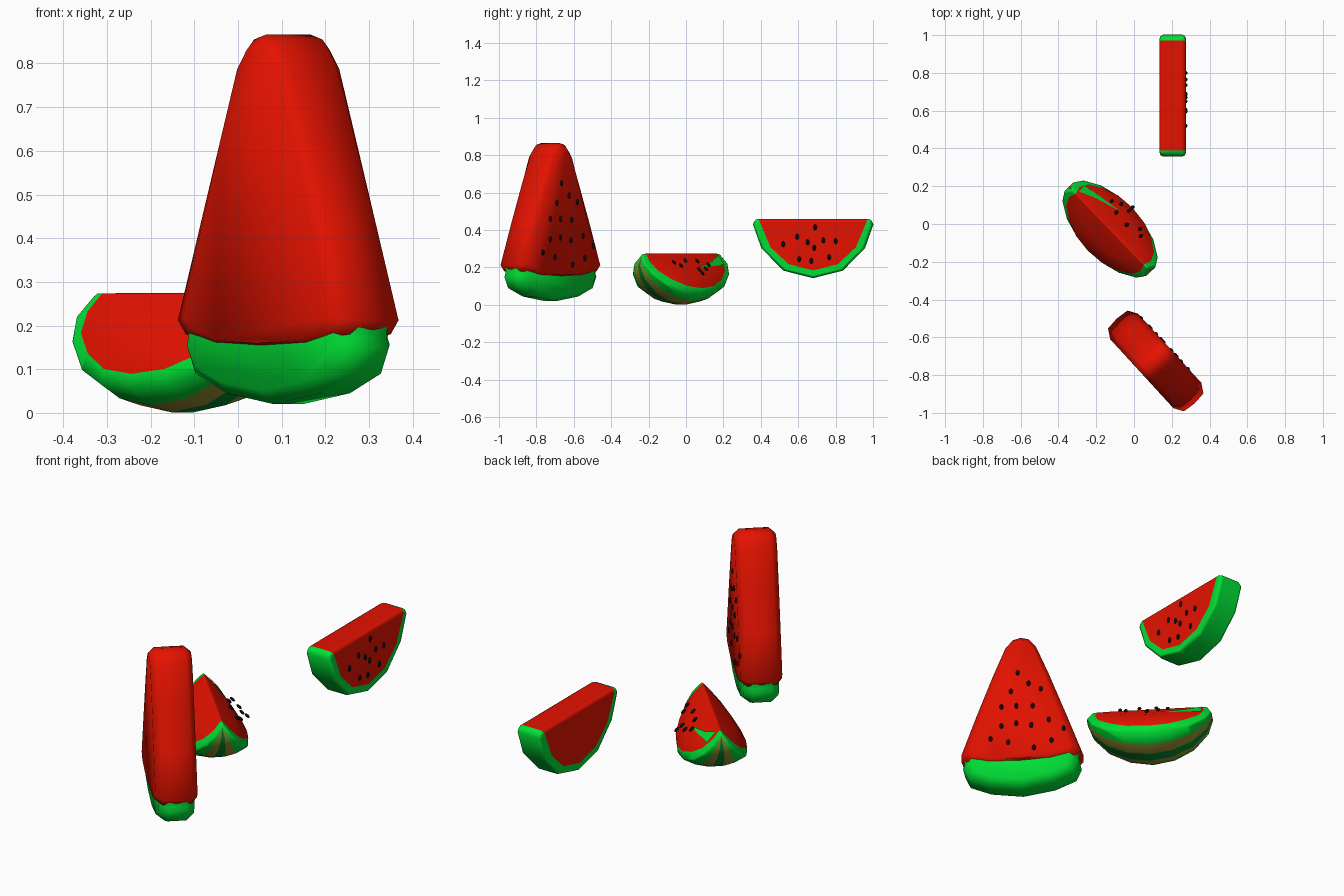
import bpy, bmesh
from math import sin, cos, radians
from mathutils import Matrix, Vector

if "Cube" in bpy.data.objects:
    bpy.data.objects.remove(bpy.data.objects["Cube"])


def material(name, color):
    m = bpy.data.materials.new(name)
    m.diffuse_color = (*color, 1)
    m.use_nodes = True
    m.node_tree.nodes["Principled BSDF"].inputs["Base Color"].default_value = m.diffuse_color
    return m


FLESH = material("flesh", (0.78, 0.006, 0.0))
RIND = material("rind", (0.0, 0.74, 0.035))
DARK = material("dark_rind", (0.0, 0.24, 0.025))
TAN = material("tan_stripe", (0.32, 0.28, 0.03))
SEED = material("seed", (0.004, 0.003, 0.003))
MATS = [FLESH, RIND, DARK, TAN, SEED]


def finish(name, bm, frame, bevel=0, sharp=65):
    bmesh.ops.remove_doubles(bm, verts=bm.verts[:], dist=0.0005)
    bmesh.ops.recalc_face_normals(bm, faces=bm.faces[:])
    me = bpy.data.meshes.new(name)
    bm.to_mesh(me)
    bm.free()
    for m in MATS:
        me.materials.append(m)
    ob = bpy.data.objects.new(name, me)
    ob.matrix_world = frame
    bpy.context.collection.objects.link(ob)
    me.shade_smooth()
    if bevel:
        b = ob.modifiers.new("soft_edges", 'BEVEL')
        b.width, b.segments = bevel, 2
        b.limit_method, b.angle_limit = 'ANGLE', radians(63)
        b.harden_normals = True
    else:
        me.set_sharp_from_angle(angle=radians(sharp))
    return ob


def mirror(half):
    """Half profile ending on the centre line -> full profile."""
    return half + [(-x, z) for x, z in reversed(half[:-1])]


def face(bm, verts, mat):
    bm.faces.new(verts).material_index = mat


def rind_slice(name, outer, inner, place, strips, frame, bevel, crown=None):
    """Flesh caps with a rind border, joined by rind strips across.
    crown: optional raised ring (profile, t) that makes the flesh bulge."""
    bm = bmesh.new()
    n, k = len(outer), len(strips)
    inner, t_in = inner
    rows = [[bm.verts.new(place(p, -1 + 2 * j / k)) for p in outer] for j in range(k + 1)]
    caps = [[bm.verts.new(place(p, t * t_in)) for p in inner] for t in (-1, 1)]
    for side, cap, row in zip((-1, 1), caps, (rows[0], rows[-1])):
        for i in range(n - 1):
            face(bm, (cap[i], cap[i + 1], row[i + 1], row[i]), 1)
        if crown:
            ring = [bm.verts.new(place(p, side * crown[1])) for p in crown[0]]
            for i in range(n - 1):
                face(bm, (ring[i], ring[i + 1], cap[i + 1], cap[i]), 0)
            face(bm, ring, 0)
        else:
            face(bm, cap, 0)
    for j, mat in enumerate(strips):
        for i in range(n - 1):
            face(bm, (rows[j][i], rows[j][i + 1], rows[j + 1][i + 1], rows[j + 1][i]), mat)
    if not crown:       # flat top between the two caps
        a, b = caps
        face(bm, (a[0], b[0], b[-1], a[-1]), 0)
        for i in (0, -1):
            face(bm, (rows[0][i], rows[-1][i], b[i], a[i]), 1)
    return finish(name, bm, frame, bevel)


def soft_slab(name, profile, layers, zc, mat, frame):
    """Profile lofted through thickness layers (offset, x scale, z scale)."""
    bm = bmesh.new()
    rows = [[bm.verts.new((x * sx, t, zc + (z - zc) * sz)) for x, z in profile]
            for t, sx, sz in layers]
    n = len(profile)
    for a, b in zip(rows, rows[1:]):
        for i in range(n):
            face(bm, (a[i], a[(i + 1) % n], b[(i + 1) % n], b[i]), mat)
    face(bm, rows[0], mat)
    face(bm, rows[-1], mat)
    return finish(name, bm, frame)


def seeds(name, points, frame, tilt=0):
    bm = bmesh.new()
    for p in points:
        m = (Matrix.Translation(p) @ Matrix.Rotation(tilt, 4, 'X')
             @ Matrix.Diagonal((0.010, 0.007, 0.016, 1)))
        bmesh.ops.create_icosphere(bm, subdivisions=2, radius=1, matrix=m)
    for f in bm.faces:
        f.material_index = 4
    return finish(name, bm, frame)


def frame_at(x, y, deg):
    return Matrix.Translation((x, y, 0)) @ Matrix.Rotation(radians(deg), 4, 'Z')


# Half-round slice at the back
f1 = frame_at(0.205, 0.68, -90)
outer = mirror([(0.31, 0.46), (0.322, 0.43), (0.277, 0.303), (0.159, 0.183), (0, 0.143)])
inner = mirror([(0.292, 0.46), (0.275, 0.42), (0.228, 0.308), (0.132, 0.218), (0, 0.184)])
rind_slice("half_round_slice", outer, (inner, 1), lambda p, t: (p[0], 0.07 * t, p[1]),
           [1], f1, 0.02)
yz = [(.52, .325), (.595, .365), (.65, .335), (.69, .415), (.735, .345),
      (.80, .34), (.605, .245), (.685, .305), (.67, .235), (.765, .255)]
seeds("half_round_seeds", [(0.68 - y, 0.071, z) for y, z in yz], f1)

# Boat-shaped wedge in the middle: ridge on top, striped rind below
f2 = frame_at(-0.127, -0.027, -46)
HALF, APEX = radians(35), 0.278


def wedge_point(p, t):
    u, d = p
    return (u, d * sin(t * HALF), APEX - d * cos(t * HALF))


outer = mirror([(0.285, 0), (0.312, 0.07), (0.285, 0.14), (0.21, 0.215), (0.11, 0.262), (0, 0.279)])
inner = mirror([(0.26, 0), (0.272, 0.06), (0.25, 0.125), (0.185, 0.188), (0.10, 0.235), (0, 0.25)])
crown = [(u * 0.72, d * 0.55) for u, d in inner]
rind_slice("wedge", outer, (inner, 41 / 35), wedge_point, [1, 3, 2, 3, 1], f2, 0.010,
           (crown, 50 / 35))

# Rind sliver running over the seeded face
bm = bmesh.new()
face(bm, [bm.verts.new(Vector(wedge_point(p, t)) + Vector((0, 0.005, 0.004)))
          for p, t in (((-0.26, 0.02), 1.17), ((-0.262, 0.09), 1.17), ((-0.03, 0.13), 1.43),
                       ((-0.18, 0.07), 1.36))], 1)
finish("wedge_rind_sliver", bm, f2)

# Seeds sit just off the wedge face
uv = [(-.10, .11), (-.055, .135), (-.04, .085), (0.0, .165), (.045, .08),
      (.0, .14), (.11, .115), (.14, .093)]
seeds("wedge_seeds", [(u, v, 0.302 - 0.8 * v) for u, v in uv], f2, radians(45))

# Tall triangular slice at the front
f3 = frame_at(0.115, -0.725, -47.5)
flesh = mirror([(0, 0.15), (0.17, 0.157), (0.275, 0.18), (0.302, 0.212), (0.225, 0.43),
                (0.143, 0.65), (0.078, 0.81), (0.040, 0.855), (0, 0.866)])[:-1]
soft_slab("tall_slice_flesh", flesh,
          [(-0.10, 0.82, 0.95), (-0.07, 0.985, 1), (0, 1.01, 1), (0.07, 0.985, 1),
           (0.10, 0.82, 0.95)], 0.35, 0, f3)
rind = mirror([(0, 0.02), (0.16, 0.045), (0.265, 0.09), (0.292, 0.15), (0.284, 0.17),
               (0.288, 0.205), (0.15, 0.19), (0, 0.19)])[:-1]
soft_slab("tall_slice_rind", rind,
          [(-0.085, 0.86, 0.80), (-0.045, 1, 1), (0.045, 1, 1), (0.085, 0.86, 0.80)],
          0.18, 1, f3)
yz = [(-.665, .65), (-.625, .585), (-.69, .545), (-.58, .55), (-.725, .46), (-.67, .46),
      (-.61, .455), (-.725, .35), (-.67, .36), (-.615, .345), (-.765, .28), (-.70, .255),
      (-.605, .215), (-.55, .37), (-.54, .25), (-.495, .315)]
pts = []
for y, z in yz:
    s = -(y + 0.657) / 0.737
    edge = 0.247 - max(0, z - 0.22) * 0.31
    pts.append((s, 0.10 - max(0, abs(s) - edge) * 0.6, z))
seeds("tall_slice_seeds", pts, f3)
